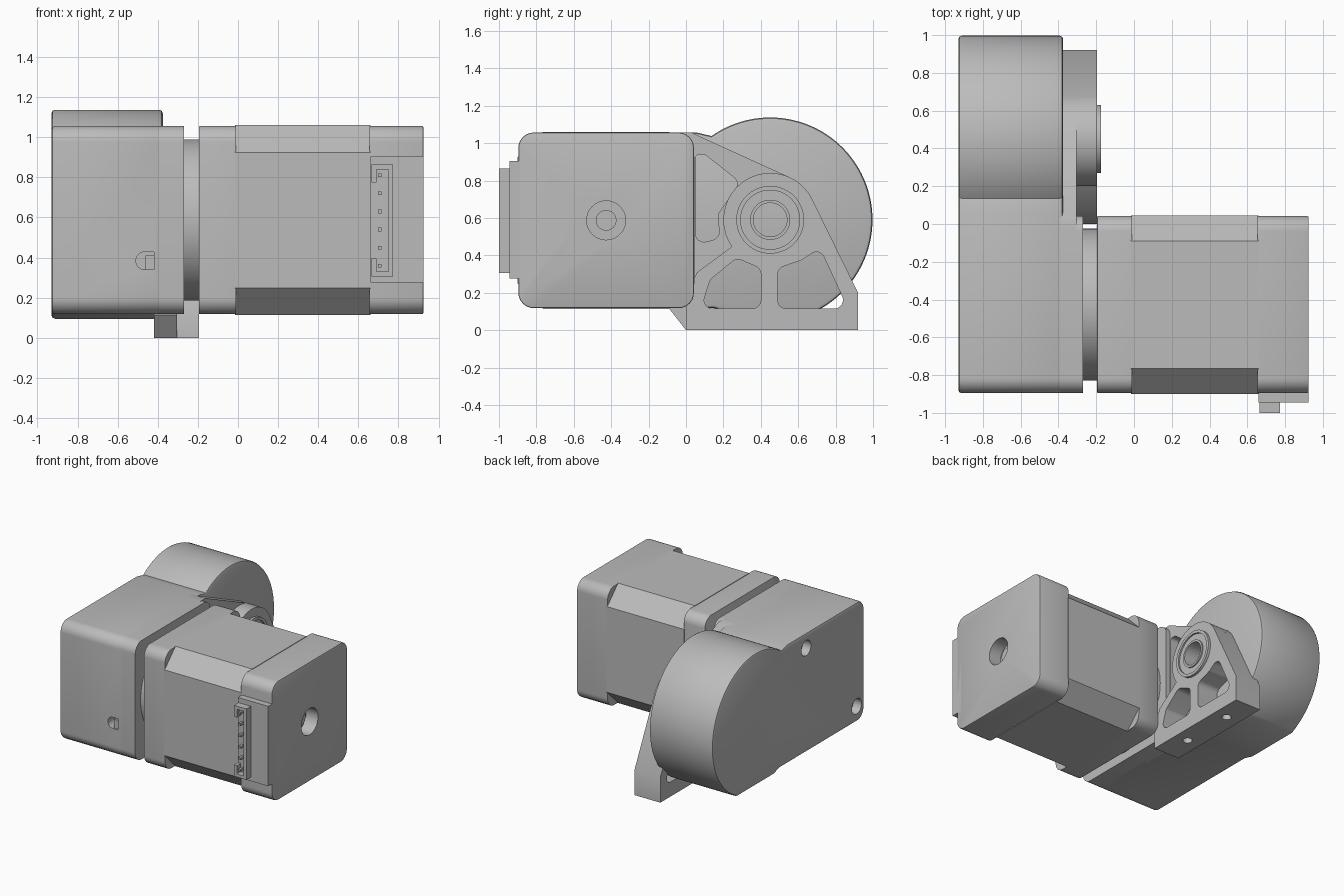
import bpy, bmesh
from math import cos, sin, pi, radians
from mathutils import Vector

old = bpy.data.objects.get("Cube")
if old:
    bpy.data.objects.remove(old, do_unlink=True)

grey = bpy.data.materials.new("plain grey")
grey.use_nodes = True
GREY = (0.5, 0.5, 0.5, 1)
grey.diffuse_color = GREY
grey.node_tree.nodes["Principled BSDF"].inputs["Base Color"].default_value = GREY

MOTOR = (-0.427, 0.587)   # motor axis (y, z)
DRUM = (0.45, 0.59)       # drum and bearing axis (y, z)


def arc(c, r, a0, a1, n=24):
    """Points on an arc, angles in degrees."""
    return [(c[0] + r * cos(radians(a0 + (a1 - a0) * i / n)),
             c[1] + r * sin(radians(a0 + (a1 - a0) * i / n))) for i in range(n + 1)]


def circle(c, r, n=64):
    return arc(c, r, 0, 360, n)[:-1]


def rect(u0, u1, v0, v1):
    return [(u0, v0), (u1, v0), (u1, v1), (u0, v1)]


def rounded(pts, r, n=6):
    """Round every corner of a polygon with a smooth curve."""
    out = []
    for i, p in enumerate(pts):
        p, a, b = Vector(p), Vector(pts[i - 1]), Vector(pts[(i + 1) % len(pts)])
        da, db = (a - p).normalized(), (b - p).normalized()
        half = da.angle(db) / 2
        t = min(r / max(0.05, abs(sin(half) / cos(half))),
                (a - p).length * 0.45, (b - p).length * 0.45)
        rad = t * sin(half) / cos(half)
        centre = p + (da + db).normalized() * (t / cos(half))
        s, e = p + da * t - centre, p + db * t - centre
        for k in range(n + 1):
            out.append(tuple(centre + s.lerp(e, k / n).normalized() * rad))
    return out


def prism(name, pts, lo, hi, bevel_lo=0.0, bevel_hi=0.0, axis="x"):
    """Extrude a profile along x (profile y, z) or along y (profile x, z) or z (x, y)."""
    place = {"x": lambda u, v, w: (w, u, v), "y": lambda u, v, w: (u, w, v),
             "z": lambda u, v, w: (u, v, w)}[axis]
    bm = bmesh.new()
    rings = [[bm.verts.new(place(u, v, w)) for u, v in pts] for w in (lo, hi)]
    caps = [bm.faces.new(r) for r in rings]
    n = len(pts)
    for i in range(n):
        j = (i + 1) % n
        bm.faces.new((rings[0][i], rings[0][j], rings[1][j], rings[1][i]))
    bmesh.ops.recalc_face_normals(bm, faces=bm.faces)
    for cap, width in zip(caps, (bevel_lo, bevel_hi)):
        if width:
            bmesh.ops.bevel(bm, geom=list(cap.edges), offset=width, segments=2,
                            profile=0.5, affect="EDGES", clamp_overlap=True)
    mesh = bpy.data.meshes.new(name)
    bm.to_mesh(mesh)
    bm.free()
    mesh.materials.append(grey)
    ob = bpy.data.objects.new(name, mesh)
    bpy.context.collection.objects.link(ob)
    return ob


def cut(ob, *cutters):
    """Subtract the cutters, then delete them."""
    bpy.context.view_layer.objects.active = ob
    for c in cutters:
        m = ob.modifiers.new("cut", "BOOLEAN")
        m.operation, m.solver, m.object = "DIFFERENCE", "EXACT", c
        bpy.ops.object.modifier_apply(modifier=m.name)
        bpy.data.objects.remove(c, do_unlink=True)
    return ob


def tube(name, r_out, r_in, lo, hi):
    return cut(prism(name, circle(DRUM, r_out), lo, hi),
               prism("cutter", circle(DRUM, r_in), lo - 0.1, hi + 0.1))


def square(h, corner):
    y, z = MOTOR
    return rounded(rect(y - h, y + h, z - h, z + h), corner)


# Motor: two end caps and a body with chamfered long corners
prism("motor_front_cap", square(0.469, 0.08), -0.195, -0.01, 0.005)
h, c = 0.473, 0.135
y, z = MOTOR
body = []
for sy, sz in ((1, 1), (-1, 1), (-1, -1), (1, -1)):
    pair = [(y + sy * h, z + sz * (h - c)), (y + sy * (h - c), z + sz * h)]
    body += pair if sy * sz > 0 else pair[::-1]
prism("motor_body", body, -0.015, 0.66)
rear = prism("motor_rear_cap", square(0.469, 0.08), 0.655, 0.925, 0, 0.008)
cut(rear, prism("cutter", circle(MOTOR, 0.104), 0.82, 1.0))
prism("motor_shaft", circle(MOTOR, 0.055, 32), 0.8, 0.85)
prism("motor_pilot_disc", circle(MOTOR, 0.402), -0.3, -0.18)

# Electrical socket with six pins
prism("socket_base", rect(0.66, 0.925, 0.275, 0.905), -0.945, -0.85, axis="y")
socket = prism("socket_shell", rect(0.665, 0.773, 0.305, 0.865), -1.0, -0.94, axis="y")
cut(socket, prism("cutter", rect(0.65, 0.75, 0.33, 0.84), -1.1, -0.952, axis="y"))
prism("socket_lip_top", rect(0.665, 0.69, 0.775, 0.865), -1.0, -0.94, axis="y")
prism("socket_lip_bottom", rect(0.665, 0.69, 0.305, 0.395), -1.0, -0.94, axis="y")
for i in range(6):
    pz = 0.36 + 0.09 * i
    prism(f"socket_pin_{i + 1}", rect(0.697, 0.715, pz - 0.009, pz + 0.009),
          -0.99, -0.95, axis="y")

# Gear housing: rounded box running into a drum with a flat underside
left = square(0.469, 0.08)
box_left = [p for p in left if p[0] < MOTOR[0]]
bottom_left = [p for p in box_left if p[1] < MOTOR[1]]
top_left = [p for p in box_left if p[1] > MOTOR[1]]
bottom_left.sort(key=lambda p: (-p[1], p[0]))
top_left.sort(key=lambda p: (-p[1], -p[0]))
profile = (top_left + bottom_left + [(0.15, 0.118), (0.23, 0.095)]
           + arc(DRUM, 0.547, -64.8, 125, 72) + [(0.06, 1.056)])
housing = prism("gear_housing", profile, -0.93, -0.375, 0.018, 0.018)
cut(housing,
    prism("cutter", circle((-0.17, 0.94), 0.06, 32), -1.0, -0.86),
    prism("cutter", circle((-0.8, 0.24), 0.06, 32), -1.0, -0.86),
    prism("cutter", circle((-0.17, 0.94), 0.035, 24), -1.0, -0.75),
    prism("cutter", circle((-0.8, 0.24), 0.035, 24), -1.0, -0.75))
slot = [(-0.42, 0.34), (-0.42, 0.428)] + arc((-0.465, 0.384), 0.044, 90, 270, 16)
cut(housing, prism("cutter", slot, -1.0, -0.82, axis="y"))
prism("slot_block", rect(-0.462, -0.42, 0.34, 0.41), -0.885, -0.8, axis="y")
prism("gear_housing_collar", square(0.469, 0.08), -0.42, -0.27)

# Mounting bracket: sloped rear plate and front plate with a bearing boss
low_left = [(0.08, 0.115), (0.40, 0.115), (0.40, 0.33), (0.27, 0.385), (0.13, 0.27)]
low_right = [(0.49, 0.115), (0.865, 0.115), (0.715, 0.44), (0.62, 0.375), (0.49, 0.33)]
high_left = [(0.05, 0.46), (0.18, 0.49), (0.17, 0.62), (0.29, 0.79), (0.1, 0.94), (0.05, 0.94)]


def pocket(pts):
    return prism("cutter", rounded(pts, 0.045), -0.6, 0.0)


def foot_hole(y):
    return prism("cutter", circle((-0.305, y), 0.035, 24), -0.1, 0.09, axis="z")


foot = [(0.0, 0.0), (0.92, 0.0), (0.92, 0.2)]
rear_plate = prism("bracket_rear_plate",
                   foot + arc(DRUM, 0.25, 26, 65, 12)
                   + [(0.03, 1.056), (-0.05, 1.056), (-0.09, 0.115)], -0.42, -0.305)
cut(rear_plate, pocket(low_left), pocket(low_right), pocket(high_left),
    prism("cutter", circle(DRUM, 0.17), -0.6, 0.0), foot_hole(0.24), foot_hole(0.68))
front_plate = prism("bracket_front_plate",
                    foot + arc(DRUM, 0.25, 26, 215, 40)
                    + [(0.06, 0.31), (0.0, 0.19)], -0.305, -0.195)
cut(front_plate, pocket(low_left), pocket(low_right),
    prism("cutter", circle(DRUM, 0.17), -0.6, 0.0), foot_hole(0.24), foot_hole(0.68))

# Bearing in the boss
tube("bearing_outer_race", 0.181, 0.158, -0.3, -0.175)
tube("bearing_shield", 0.16, 0.105, -0.29, -0.187)
tube("bearing_inner_race", 0.107, 0.09, -0.3, -0.177)

# Smooth the round sides and keep the edges sharp
bpy.ops.object.select_all(action="DESELECT")
for ob in bpy.context.scene.objects:
    if ob.type == "MESH" and grey.name in ob.data.materials:
        ob.select_set(True)
        bpy.context.view_layer.objects.active = ob
bpy.ops.object.shade_smooth_by_angle(angle=radians(30))
